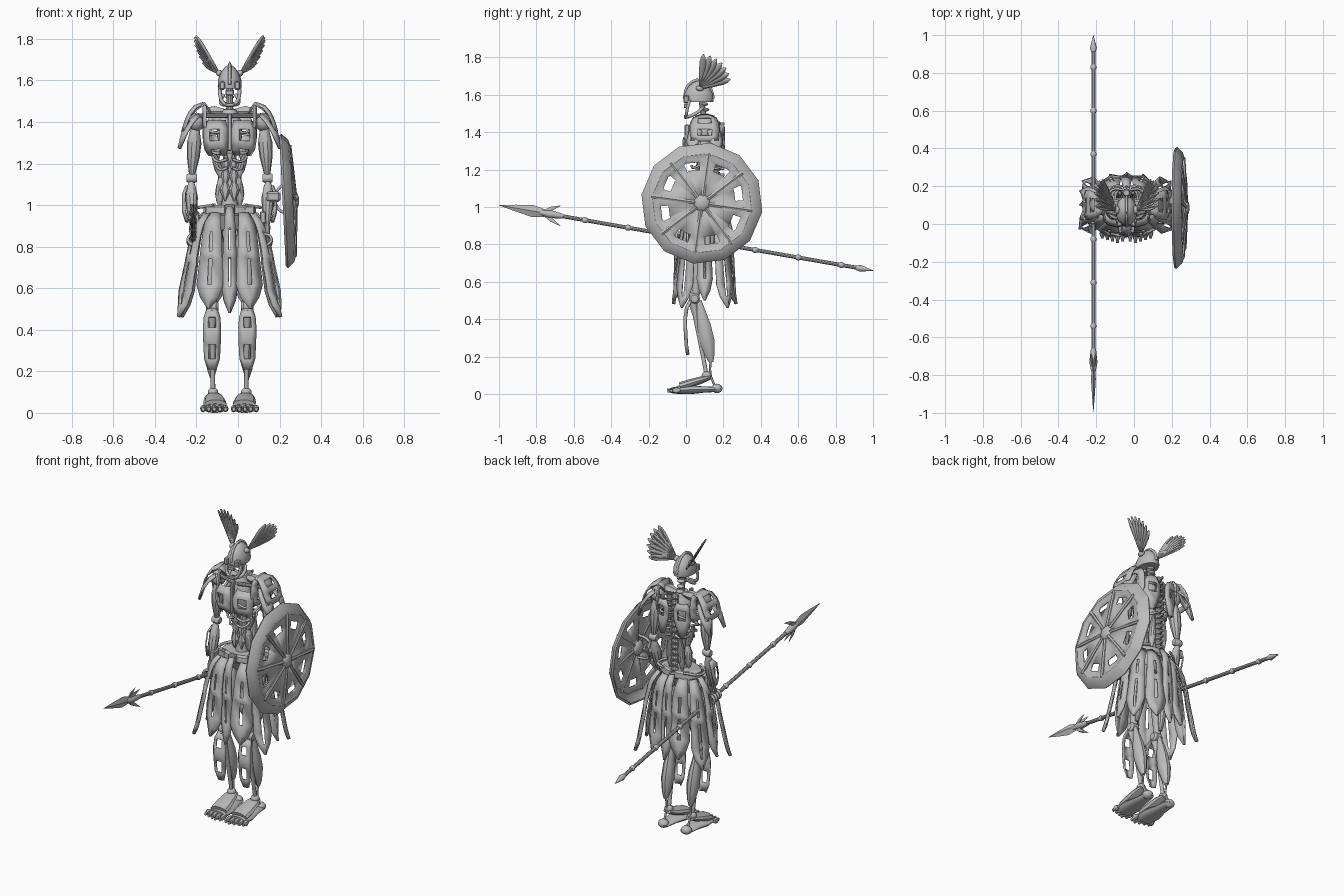
import bpy, bmesh, math
from mathutils import Vector

cube = bpy.data.objects.get("Cube")
if cube:
    bpy.data.objects.remove(cube)

grey = bpy.data.materials.new("plain_grey")
grey.use_nodes = True
grey.diffuse_color = (0.5, 0.5, 0.5, 1)
grey.node_tree.nodes["Principled BSDF"].inputs["Base Color"].default_value = grey.diffuse_color

CX = -0.04      # body centre line
BY = 0.1        # body depth centre
made = []


def at(side, dx, y, z):
    return Vector((CX + side * dx, y, z))


def finish(name, bm, thick=0):
    bmesh.ops.recalc_face_normals(bm, faces=bm.faces)
    mesh = bpy.data.meshes.new(name)
    bm.to_mesh(mesh)
    bm.free()
    mesh.materials.append(grey)
    ob = bpy.data.objects.new(name, mesh)
    bpy.context.collection.objects.link(ob)
    if thick:
        mod = ob.modifiers.new("thickness", 'SOLIDIFY')
        mod.thickness, mod.offset = thick, 0
    made.append(ob)
    return ob


def lathe(name, a, b, profile, sides=12, flat=(1, 1)):
    """Turned solid from a to b; profile holds (fraction, radius) pairs."""
    a, b = Vector(a), Vector(b)
    d = b - a
    ref = Vector((1, 0, 0)) if abs(d.normalized().x) < 0.9 else Vector((0, 1, 0))
    v = d.cross(ref).normalized()
    u = v.cross(d).normalized()
    bm = bmesh.new()
    rings = []
    for t, r in profile:
        rings.append([bm.verts.new(a + d * t + u * r * flat[0] * math.cos(k * math.tau / sides)
                                   + v * r * flat[1] * math.sin(k * math.tau / sides)) for k in range(sides)])
    for lo, hi in zip(rings, rings[1:]):
        for k in range(sides):
            j = (k + 1) % sides
            bm.faces.new((lo[k], lo[j], hi[j], hi[k]))
    bm.faces.new(rings[0])
    bm.faces.new(rings[-1])
    return finish(name, bm)


def rod(name, a, b, r, sides=10):
    return lathe(name, a, b, [(0, r), (1, r)], sides)


def spindle(name, a, b, r, flat=(1, 1), sides=10, end=0.3):
    return lathe(name, a, b, [(0, r * end), (.12, r * .65), (.35, r), (.6, r * .9), (.88, r * .5), (1, r * end)], sides, flat)


def ball(name, c, size):
    bm = bmesh.new()
    bmesh.ops.create_uvsphere(bm, u_segments=14, v_segments=8, radius=1)
    for v in bm.verts:
        v.co = Vector(c) + Vector([p * q for p, q in zip(v.co, size)])
    return finish(name, bm)


def box(name, c, size):
    bm = bmesh.new()
    bmesh.ops.create_cube(bm, size=1)
    for v in bm.verts:
        v.co = Vector(c) + Vector([p * q for p, q in zip(v.co, size)])
    bmesh.ops.bevel(bm, geom=bm.edges[:], offset=min(size) * .2, segments=1, affect='EDGES')
    return finish(name, bm)


def panel(name, spine, halves, out, bulge=.015, holes=(), inner=.45, thick=.008):
    """Bowed armour plate along a spine; the middle is cut away on the hole rows."""
    t = spine[-1] - spine[0]
    side = Vector(out).cross(t).normalized()
    out = t.cross(side).normalized()
    bm = bmesh.new()
    rows = [[bm.verts.new(p + side * h * c + out * (bulge if abs(c) < 1 else 0))
             for c in (-1, -inner, inner, 1)] for p, h in zip(spine, halves)]
    for i, (lo, hi) in enumerate(zip(rows, rows[1:])):
        for c in range(3):
            if not (c == 1 and i in holes):
                bm.faces.new((lo[c], lo[c + 1], hi[c + 1], hi[c]))
    return finish(name, bm, thick)


def wire(name, pts, r):
    cu = bpy.data.curves.new(name, 'CURVE')
    cu.dimensions, cu.bevel_depth, cu.bevel_resolution, cu.use_fill_caps = '3D', r, 1, True
    cu.resolution_u = 4
    sp = cu.splines.new('BEZIER')
    sp.bezier_points.add(len(pts) - 1)
    for bp, p in zip(sp.bezier_points, pts):
        bp.co = p
        bp.handle_left_type = bp.handle_right_type = 'AUTO'
    cu.materials.append(grey)
    bpy.context.collection.objects.link(bpy.data.objects.new(name, cu))


# Skirt panel: leaves the belt, swells, then hangs to a point
def skirt(name, s, top, low, half, out, slots):
    a, b = at(s, *top), at(s, *low)
    puff = Vector(out).normalized() * .03
    spine = [a.lerp(b, t) + puff * k for t, k in ((0, 0), (.1, .8), (.2, 1), (.4, .8), (.48, .6), (.75, .2), (.88, 0), (1, 0))]
    panel(name, spine, [half * k for k in (.42, .6, .7, .8, .86, 1, .7, .06)], out, .012, slots, .15)


for s, tag in ((-1, "right_"), (1, "left_")):
    # Feet and toes
    lathe(tag + "sole", at(s, .07, -.05, .022), at(s, .075, .19, .025),
          [(0, .055), (.3, .06), (.6, .042), (.9, .034), (1, .018)], 12, (1, .4))
    for k in range(5):
        x = .02 + k * .027
        spindle(tag + "toe", at(s, x, -.03, .022), at(s, x, -.1 + abs(k - 1) * .008, .018), .018, (.8, 1), 8, .6)
    lathe(tag + "instep", at(s, .07, -.03, .04), at(s, .078, .13, .09),
          [(0, .055), (.3, .054), (.75, .044), (1, .026)], 10, (1, .45))
    ball(tag + "ankle", at(s, .08, .11, .1), (.026, .026, .022))
    ball(tag + "heel", at(s, .078, .165, .03), (.032, .03, .025))
    # Lower legs
    lathe(tag + "shin_bone", at(s, .08, .11, .1), at(s, .085, .035, .5), [(0, .011), (.3, .011), (.8, .014), (1, .026)])
    shin = [at(s, .085, y, z) for y, z in ((.03, .5), (.01, .46), (.003, .41), (.002, .36), (.004, .33), (.008, .26), (.016, .21))]
    panel(tag + "shin_plate", shin, (.025, .038, .042, .041, .04, .036, .02), (0, -1, 0), .012, (1, 4))
    spindle(tag + "calf", at(s, .085, .135, .17), at(s, .088, .07, .5), .042, (.85, 1))
    wire(tag + "calf_tendon", [at(s, .085, .135, .2), at(s, .082, .13, .11), at(s, .08, .155, .04)], .006)
    lathe(tag + "knee", at(s, .055, .045, .51), at(s, .115, .045, .51), [(0, .02), (.2, .03), (.8, .03), (1, .02)])
    # Thighs and hips
    spindle(tag + "thigh", at(s, .07, BY, .94), at(s, .085, .05, .52), .05, sides=12, end=.4)
    spindle(tag + "back_thigh", at(s, .075, .14, .9), at(s, .085, .08, .54), .035)
    ball(tag + "hip", at(s, .065, .12, .92), (.05, .065, .06))
    # Skirt panels
    skirt(tag + "front_skirt", s, (.07, .03, .96), (.1, -.06, .5), .066, (s * .3, -1, 0), (2, 4))
    skirt(tag + "outer_front_skirt", s, (.11, .05, .96), (.24, -.02, .46), .053, (s, -.7, 0), (2, 4, 5))
    skirt(tag + "side_skirt", s, (.12, .1, .96), (.235, .1, .5), .042, (s, 0, 0), (2, 4))
    skirt(tag + "outer_back_skirt", s, (.11, .15, .96), (.225, .22, .46), .053, (s, .7, 0), (2, 4, 5))
    skirt(tag + "back_skirt", s, (.06, .17, .96), (.085, .25, .5), .062, (s * .3, 1, 0), (2, 4))
    # Belt hardware
    box(tag + "belt_clasp", at(s, .095, .045, .975), (.05, .03, .045))
    wire(tag + "belt_hoop", [at(s, .08, .03, 1), at(s, .14, .07, .99), at(s, .14, .13, .99), at(s, .07, .18, 1)], .008)
    box(tag + "belt_pouch", at(s, .16, .06, .94), (.03, .06, .06))
    # Belly plates: rows of diamonds
    for z, r, dx in ((1.075, .027, .022), (1.145, .022, .02), (1.2, .018, .018)):
        lathe(tag + "belly_diamond", at(s, dx, .06, z - .055), at(s, dx, .06, z + .05),
              [(0, .004), (.5, r), (1, .004)], 6, (1, .6))
    spindle(tag + "flank", at(s, .05, .1, 1.0), at(s, .04, .1, 1.15), .024)
    spindle(tag + "flank_upper", at(s, .035, .1, 1.12), at(s, .085, .1, 1.27), .02)
    # Chest plates and ribs
    chest = [at(s, dx, y, z) for dx, y, z in ((.06, .04, 1.24), (.065, .02, 1.27), (.068, .01, 1.31), (.068, .012, 1.365), (.066, .04, 1.405))]
    panel(tag + "chest_plate", chest, (.042, .056, .06, .06, .048), (s * .25, -1, 0), .02, (0, 2), .42)
    for z, w in ((1.2, .06), (1.24, .08), (1.28, .1), (1.33, .115), (1.38, .11)):
        wire(tag + "rib", [at(s, .01, .18, z + .02), at(s, w * .7, .18, z + .01), at(s, w, .11, z), at(s, w * .7, .04, z - .03), at(s, .012, .03, z - .02)], .007)
    flank = [at(s, .115, BY, z) for z in (1.32, 1.35, 1.39, 1.41, 1.45, 1.48)]
    panel(tag + "side_plate", flank, (.06, .08, .082, .082, .078, .06), (s, 0, 0), .012, (1, 3), .5)
    blade = [at(s, .065, .185, z) for z in (1.22, 1.28, 1.33, 1.39, 1.43)]
    panel(tag + "shoulder_blade", blade, (.012, .035, .05, .05, .03), (s * .3, 1, 0), .015, (2,))
    spindle(tag + "lower_back", at(s, .04, .15, 1.0), at(s, .035, .165, 1.22), .022)
    rod(tag + "collar_bone", at(s, .01, .04, 1.43), at(s, .15, .08, 1.43), .011)
    lathe(tag + "trapezius", at(s, .015, .11, 1.45), at(s, .13, .1, 1.45), [(0, .012), (.5, .03), (1, .018)], 6)
    # Shoulder armour: a broad upper plate over a hanging pointed leaf
    ball(tag + "shoulder", at(s, .16, BY, 1.4), (.04, .045, .045))
    upper = [at(s, dx, BY, z) for dx, z in ((.12, 1.485), (.16, 1.47), (.185, 1.44), (.2, 1.41), (.212, 1.375), (.22, 1.345))]
    panel(tag + "shoulder_plate", upper, (.035, .065, .075, .078, .075, .05), (s, 0, .6), .012, (1, 3), .5)
    for y, lean in ((.06, -.4), (.14, .4)):
        leaf = [at(s, dx, y + lean * (dx - .16), z) for dx, z in ((.15, 1.43), (.185, 1.4), (.215, 1.35), (.238, 1.27))]
        panel(tag + "shoulder_leaf", leaf, (.02, .038, .036, .006), (s, lean, .4), .01, (1,), .35)
    panel(tag + "shoulder_crest", [at(s, dx, BY, z) for dx, z in ((.09, 1.44), (.12, 1.485), (.16, 1.46), (.19, 1.43))],
          (.02, .05, .05, .02), (s * .3, 0, 1), .008)
    # Arms
    spindle(tag + "upper_arm", at(s, .165, BY, 1.39), at(s, .182, .11, 1.13), .035)
    lathe(tag + "elbow", at(s, .158, .11, 1.13), at(s, .207, .11, 1.13), [(0, .018), (.2, .023), (.8, .023), (1, .018)])
    spindle(tag + "forearm", at(s, .185, .11, 1.12), at(s, .18, .05, .89), .03)
    guard = [at(s, .2, .11, 1.09), at(s, .215, .095, 1.05), at(s, .215, .075, .97), at(s, .2, .06, .92)]
    panel(tag + "forearm_guard", guard, (.012, .03, .028, .012), (s, 0, 0), .01, (1,))
    rod(tag + "wrist", at(s, .18, .05, .9), at(s, .178, .04, .86), .016)
    box(tag + "palm", at(s, .158, .035, .845), (.018, .07, .06))
    for k in range(4):
        y, z = .008 + k * .02, .835 - k * .004
        wire(tag + "finger", [at(s, .16, y, z + .025), at(s, .19, y, z + .02), at(s, .2, y, z - .005), at(s, .18, y, z - .025), at(s, .16, y, z - .02)], .008)
    # Head crest: a fan of feathers on each side, swept back and outward
    root = at(s, .05, .075, 1.635)
    for k in range(7):
        a = math.radians(18 + k * 11)
        way = Vector((s * (.5 * math.sin(a) + .28 * math.cos(a)), .93 * math.cos(a), .87 * math.sin(a)))
        size = .17 + .04 * math.sin(a)
        spine = [root + way * size * t for t in (0, .4, .75, .9, 1)]
        panel(tag + "feather", spine, (.005, .014, .018, .013, .002), (s, -.45, -.4), .004, (), .2, .005)
        rod(tag + "quill", root, root + way * size * .9, .004, 6)
    ball(tag + "crest_socket", root, (.016, .022, .016))
    # Face sides and jaw
    wire(tag + "cheek", [at(s, .046, .02, 1.57), at(s, .046, .008, 1.53), at(s, .033, .002, 1.495), at(s, 0, -.003, 1.478)], .009)
    wire(tag + "jaw", [at(s, 0, 0, 1.48), at(s, .035, .02, 1.485), at(s, .043, .06, 1.505), at(s, .03, .09, 1.53)], .009)
    box(tag + "brow", at(s, .036, .002, 1.575), (.026, .03, .04))

# Centre line: skirt tabs, belt, pelvis
skirt("front_tab", 1, (0, .0, .99), (0, -.06, .48), .038, (0, -1, 0), (2, 4))
skirt("back_tab", 1, (0, .19, .98), (0, .26, .48), .04, (0, 1, 0), (2, 4))
lathe("belt", (CX, BY, .95), (CX, BY, 1.0), [(0, .118), (.2, .128), (.8, .125), (1, .11)], 20, (1, .68))
box("buckle", (CX, .005, .98), (.05, .025, .05))
lathe("pelvis", (CX, BY, .88), (CX, BY, .96), [(0, .05), (1, .11)], 14, (1, .65))

# Spine, breastbone and neck
for k in range(14):
    z = .99 + k * .034
    lathe("vertebra", (CX, .165, z), (CX, .165, z + .026), [(0, .016), (.5, .022), (1, .016)], 8)
    box("spine_fin", (CX, .19, z + .012), (.01, .03, .016))
rod("spine_core", (CX, .165, .95), (CX, .15, 1.45), .011)
box("breastbone", (CX, .005, 1.35), (.02, .025, .18))
lathe("waist_core", (CX, BY, 1.0), (CX, BY, 1.25), [(0, .04), (.5, .022), (1, .035)])
lathe("chest_core", (CX, BY, 1.25), (CX, BY, 1.44), [(0, .03), (.4, .06), (.8, .06), (1, .03)], 12, (1, .8))
lathe("neck_ring", (CX, .09, 1.42), (CX, .09, 1.46), [(0, .045), (.5, .04), (1, .03)])
rod("neck", (CX, .1, 1.44), (CX, .08, 1.59), .016)
for k in range(4):
    ball("neck_bead", (CX, .115 - k * .006, 1.46 + k * .03), (.022, .022, .01))

# Helmet dome with a ridge, nose guard and chin
lathe("helmet", (CX, .068, 1.56), (CX, .068, 1.675),
      [(0, .077), (.1, .08), (.4, .077), (.7, .058), (.9, .032), (1, .008)], 16, (.72, 1))
wire("helmet_ridge", [(CX, -.012, 1.58), (CX, .015, 1.655), (CX, .07, 1.678), (CX, .125, 1.645), (CX, .148, 1.58)], .008)
lathe("helmet_spike", (CX, .06, 1.67), (CX, .06, 1.69), [(0, .01), (1, .002)], 8)
box("nose_guard", (CX, -.002, 1.54), (.04, .02, .024))
box("chin", (CX, -.002, 1.482), (.045, .02, .02))

# Shield: twelve-sided dish with eight cut windows and eight spokes
HUB = Vector((.225, .085, 1.02))


def on_shield(r, deg, h):
    a = math.radians(deg - 8)
    z = r * math.sin(a)
    return HUB + Vector((h - .05 * z, r * math.cos(a), z))


marks = sorted({k * 30 for k in range(12)} | {k * 45 + d for k in range(8) for d in (12, 33)})
bm = bmesh.new()
dish = []
for r, h in ((.03, .048), (.185, .036), (.228, .03), (.25, .03), (.268, .036), (.295, .028), (.322, 0), (.315, -.008)):
    dish.append([bm.verts.new(on_shield(r * math.cos(math.pi / 12) / math.cos(math.radians(m % 30 - 15)), m, h)) for m in marks])
for i, (lo, hi) in enumerate(zip(dish, dish[1:])):
    for k, m in enumerate(marks):
        j = (k + 1) % len(marks)
        if not (i == 1 and 12 <= m % 45 < 33):
            bm.faces.new((lo[k], lo[j], hi[j], hi[k]))
finish("shield", bm, .008)
for k in range(8):
    rod("shield_spoke", on_shield(.02, k * 45, .05), on_shield(.27, k * 45, .034), .011, 6)
ball("shield_boss", HUB + Vector((.045, 0, 0)), (.025, .046, .046))
wire("shield_grip", [on_shield(0, 0, .04) + Vector((d, 0, z)) for d, z in ((0, .08), (-.07, .06), (-.07, -.04), (0, -.06))], .008)
box("shield_strap", (.17, .08, 1.04), (.07, .06, .05))

# Spear: shaft, rings, leaf blade, barbs and tail spike
TIP, TAIL = Vector((-.215, -1, 1.01)), Vector((-.215, 1, .66))


def along(y):
    return TIP.lerp(TAIL, (y + 1) / 2)


rod("spear_shaft", along(-.75), along(.93), .011)
for y in (-.54, -.31, -.08, .37, .6, .83):
    lathe("spear_ring", along(y - .012), along(y + .012), [(0, .012), (.3, .016), (.7, .016), (1, .012)])
lathe("spear_blade", TIP, along(-.7), [(0, .001), (.3, .018), (.6, .032), (.85, .018), (1, .014)], 4, (.4, 1))
lathe("spear_collar", along(-.78), along(-.66), [(0, .012), (.4, .022), (1, .013)])
for up in (-1, 1):
    for out in (-1, 1):
        lathe("spear_barb", along(-.78), along(-.67) + Vector((out * .016, 0, up * .055)), [(0, .004), (.55, .012), (1, .001)], 6, (.5, 1))
lathe("spear_tail", along(.91), TAIL, [(0, .012), (.25, .018), (1, .001)])

# Smooth shading with sharp edges kept
bpy.ops.object.select_all(action='DESELECT')
for ob in made:
    ob.select_set(True)
bpy.context.view_layer.objects.active = made[0]
bpy.ops.object.shade_smooth_by_angle(angle=math.radians(35))
